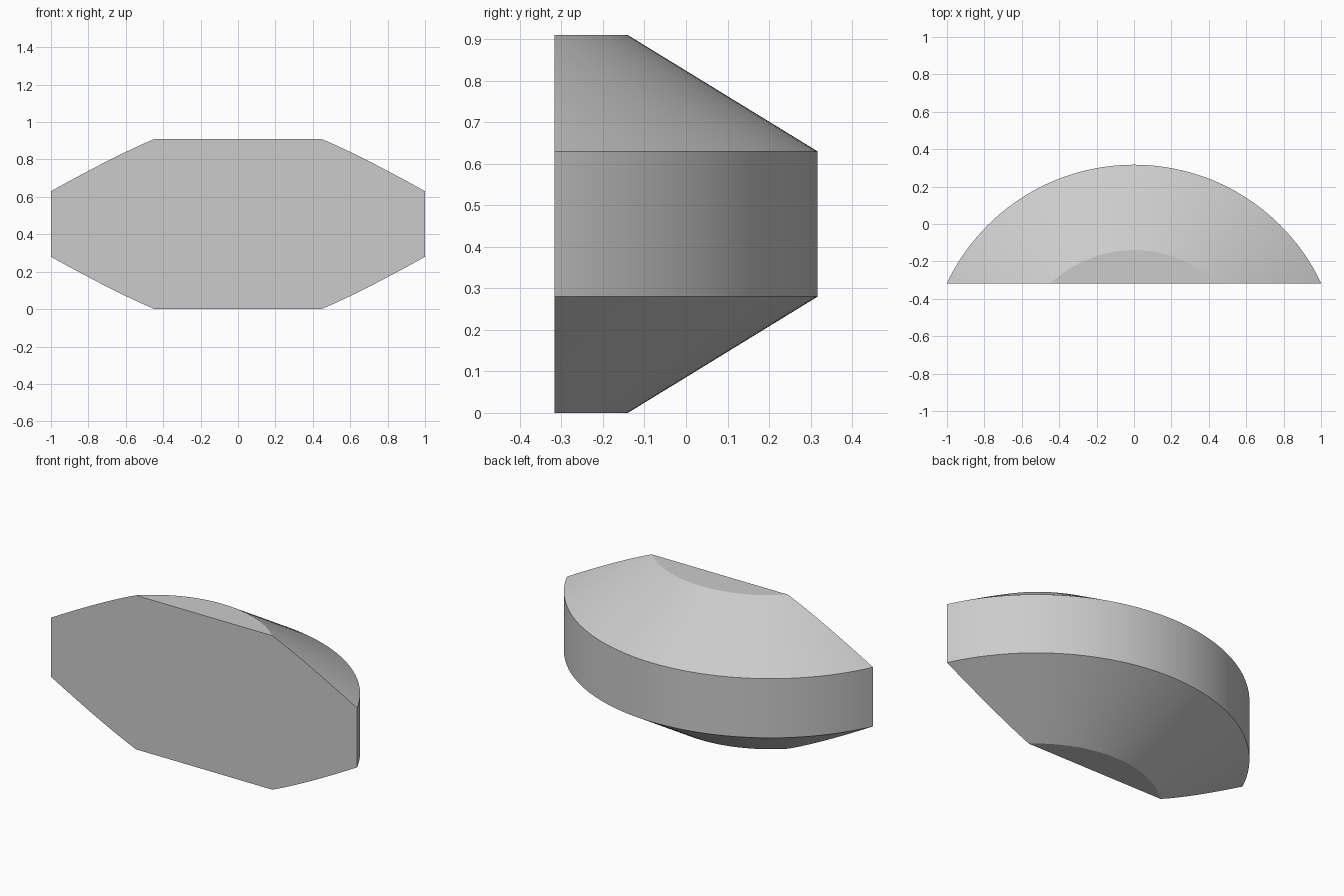
import bpy
import bmesh
import math
from mathutils import Vector

cube = bpy.data.objects.get("Cube")
if cube:
    bpy.data.objects.remove(cube, do_unlink=True)

FRONT_Y = -0.317
AXIS_Y = -0.79
SEGMENTS = 160
# Radius and height of each ring, bottom to top
PROFILE = [(0.65, 0.0), (1.107, 0.28), (1.107, 0.63), (0.65, 0.91)]

# Plain grey material
grey = bpy.data.materials.new("plain grey")
grey.use_nodes = True
colour = (0.6, 0.6, 0.6, 1)
grey.diffuse_color = colour
grey.node_tree.nodes["Principled BSDF"].inputs["Base Color"].default_value = colour

# Turned drum with bevelled top and bottom
bm = bmesh.new()
rings = []
for radius, z in PROFILE:
    ring = []
    for i in range(SEGMENTS):
        a = 2 * math.pi * i / SEGMENTS
        ring.append(bm.verts.new((radius * math.cos(a), AXIS_Y + radius * math.sin(a), z)))
    rings.append(ring)
for low, high in zip(rings, rings[1:]):
    for i in range(SEGMENTS):
        j = (i + 1) % SEGMENTS
        bm.faces.new((low[i], low[j], high[j], high[i]))
bm.faces.new(rings[0][::-1])
bm.faces.new(rings[-1])

# Flat front: slice the drum and close the cut
cut = bmesh.ops.bisect_plane(
    bm, geom=bm.verts[:] + bm.edges[:] + bm.faces[:], dist=1e-5,
    plane_co=Vector((0, FRONT_Y, 0)), plane_no=Vector((0, 1, 0)), clear_inner=True)
rim = [e for e in bm.edges if e.is_boundary]
bmesh.ops.holes_fill(bm, edges=rim, sides=0)
bmesh.ops.recalc_face_normals(bm, faces=bm.faces[:])

mesh = bpy.data.meshes.new("curved_block")
bm.to_mesh(mesh)
bm.free()
mesh.materials.append(grey)
block = bpy.data.objects.new("curved_block", mesh)
bpy.context.collection.objects.link(block)

# Smooth curved sides, keeping the rims sharp
bpy.ops.object.select_all(action="DESELECT")
block.select_set(True)
bpy.context.view_layer.objects.active = block
bpy.ops.object.shade_smooth_by_angle(angle=math.radians(20))
